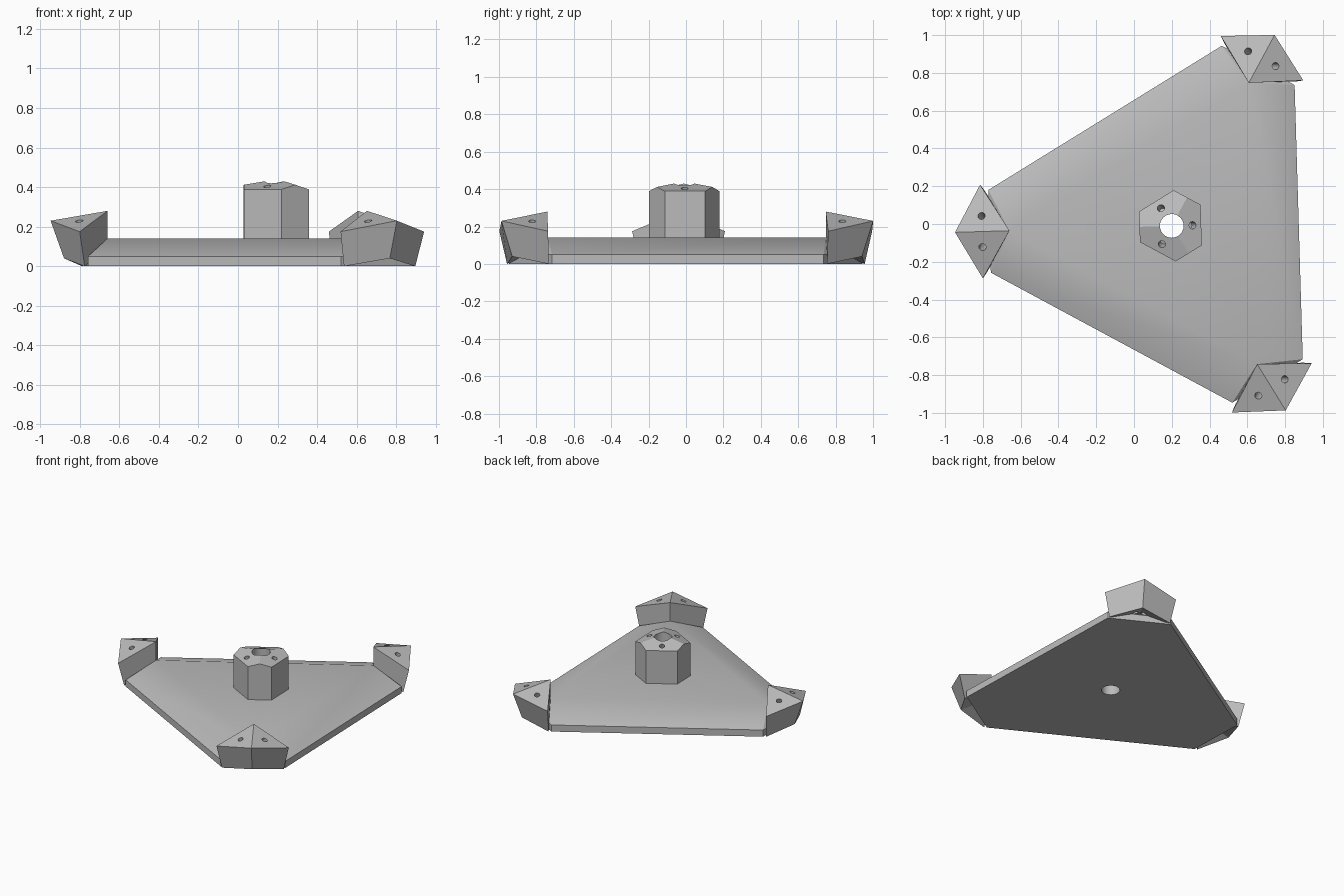
import bpy
import bmesh
from math import radians, cos, sin, pi
from mathutils import Matrix, Vector

if "Cube" in bpy.data.objects:
    bpy.data.objects.remove(bpy.data.objects["Cube"], do_unlink=True)

grey = bpy.data.materials.new("plain_grey")
grey.use_nodes = True
grey.diffuse_color = (0.5, 0.5, 0.5, 1)
grey.node_tree.nodes["Principled BSDF"].inputs["Base Color"].default_value = (0.5, 0.5, 0.5, 1)

CENTRE = Vector((0.2, -0.01, 0))
# One frame per corner: local x points outward from the centre to that corner
FRAMES = [Matrix.Translation(CENTRE) @ Matrix.Rotation(radians(61.7 + 120 * i), 4, "Z")
          for i in range(3)]


def add_mesh(name, verts, faces):
    bm = bmesh.new()
    points = [bm.verts.new(v) for v in verts]
    for face in faces:
        bm.faces.new([points[i] for i in face])
    bmesh.ops.recalc_face_normals(bm, faces=bm.faces)
    mesh = bpy.data.meshes.new(name)
    bm.to_mesh(mesh)
    bm.free()
    mesh.materials.append(grey)
    obj = bpy.data.objects.new(name, mesh)
    bpy.context.collection.objects.link(obj)
    return obj


def drill(obj, point, axis, radius, depth):
    """Cut a round hole, starting just above the point and going down the axis."""
    axis = axis.normalized()
    bm = bmesh.new()
    bmesh.ops.create_cone(bm, cap_ends=True, segments=24, radius1=radius,
                          radius2=radius, depth=depth + 0.05)
    turn = axis.to_track_quat("Z", "Y").to_matrix().to_4x4()
    middle = point + axis * (0.05 - depth) / 2
    bm.transform(Matrix.Translation(middle) @ turn)
    mesh = bpy.data.meshes.new("hole_cutter")
    bm.to_mesh(mesh)
    bm.free()
    mesh.materials.append(grey)
    cutter = bpy.data.objects.new("hole_cutter", mesh)
    cutter.hide_render = True
    bpy.context.collection.objects.link(cutter)
    mod = obj.modifiers.new("hole", "BOOLEAN")
    mod.operation = "DIFFERENCE"
    mod.solver = "EXACT"
    mod.object = cutter
    bpy.context.view_layer.objects.active = obj
    bpy.ops.object.modifier_apply(modifier=mod.name)
    bpy.data.objects.remove(cutter, do_unlink=True)


def finish(obj):
    bpy.ops.object.select_all(action="DESELECT")
    obj.select_set(True)
    bpy.context.view_layer.objects.active = obj
    bpy.ops.object.shade_smooth_by_angle(angle=radians(25))


# Base plate: truncated triangle with a low rim and sloping shoulders
verts, faces = [], []
for frame in FRAMES:
    for local in ((0.965, -0.219, 0), (0.965, 0.219, 0),
                  (0.965, -0.219, 0.05), (0.965, 0.219, 0.05), (0.86, 0, 0.14)):
        verts.append(frame @ Vector(local))
for i in range(3):
    a, b = 5 * i, 5 * ((i + 1) % 3)
    faces += [(a, a + 1, a + 3, a + 2), (a + 2, a + 3, a + 4),
              (a + 1, b, b + 2, a + 3), (a + 3, b + 2, b + 4, a + 4)]
faces += [(4, 9, 14), (0, 1, 5, 6, 10, 11)]
plate = add_mesh("base_plate", verts, faces)
drill(plate, CENTRE + Vector((0, 0, 0.2)), Vector((0, 0, 1)), 0.063, 0.3)
finish(plate)

# Corner blocks: ridged roof, flared outer walls and a notched underside
side = Vector((1.008, 0.248, 0.175))
inner, outer = Vector((0.86, 0, 0.28)), Vector((1.148, 0, 0.23))
roof_normal = (outer - inner).cross(side - inner)
mirror = Matrix.Diagonal((1, -1, 1, 1))
block_verts = [inner, side, outer, mirror @ side,
               (0.86, 0, 0.09), (0.982, 0.212, 0), (1.08, 0, 0.04), (0.982, -0.212, 0)]
block_faces = [(0, 1, 2), (0, 2, 3), (4, 5, 6), (4, 6, 7)]
block_faces += [(i, (i + 1) % 4, 4 + (i + 1) % 4, 4 + i) for i in range(4)]
for frame, label in zip(FRAMES, ("back_left", "right", "front_left")):
    block = add_mesh(label + "_corner_block", [frame @ Vector(v) for v in block_verts], block_faces)
    spot = (inner + outer + side) / 3
    for flip in (Matrix.Identity(4), mirror):
        drill(block, frame @ (flip @ spot), frame.to_3x3() @ (flip.to_3x3() @ roof_normal),
              0.019, 0.3)
    finish(block)


# Centre post: uneven hexagon with a three-sided sloping top
def post_height(x, y):
    return 0.44 - 0.33 * max(x * cos(t) + y * sin(t) for t in (pi / 3, pi, -pi / 3))


verts = []
for frame in FRAMES:
    for x, y in ((0.171, -0.081), (0.171, 0), (0.171, 0.081)):
        verts.append(frame @ Vector((x, y, post_height(x, y))))
verts += [Vector((v.x, v.y, 0.1)) for v in verts]
verts.append(CENTRE + Vector((0, 0, 0.44)))
faces = [(i, (i + 1) % 9, 9 + (i + 1) % 9, 9 + i) for i in range(9)]
faces += [(18, 3 * i + 1, 3 * i + 2, (3 * i + 3) % 9, (3 * i + 4) % 9) for i in range(3)]
faces.append(tuple(range(9, 18)))
post = add_mesh("centre_post", verts, faces)
drill(post, CENTRE + Vector((0, 0, 0.45)), Vector((0, 0, 1)), 0.063, 0.5)
for frame in FRAMES:
    drill(post, frame @ Vector((-0.11, 0, post_height(-0.11, 0))),
          frame.to_3x3() @ Vector((-0.33, 0, 1)), 0.019, 0.07)
finish(post)
